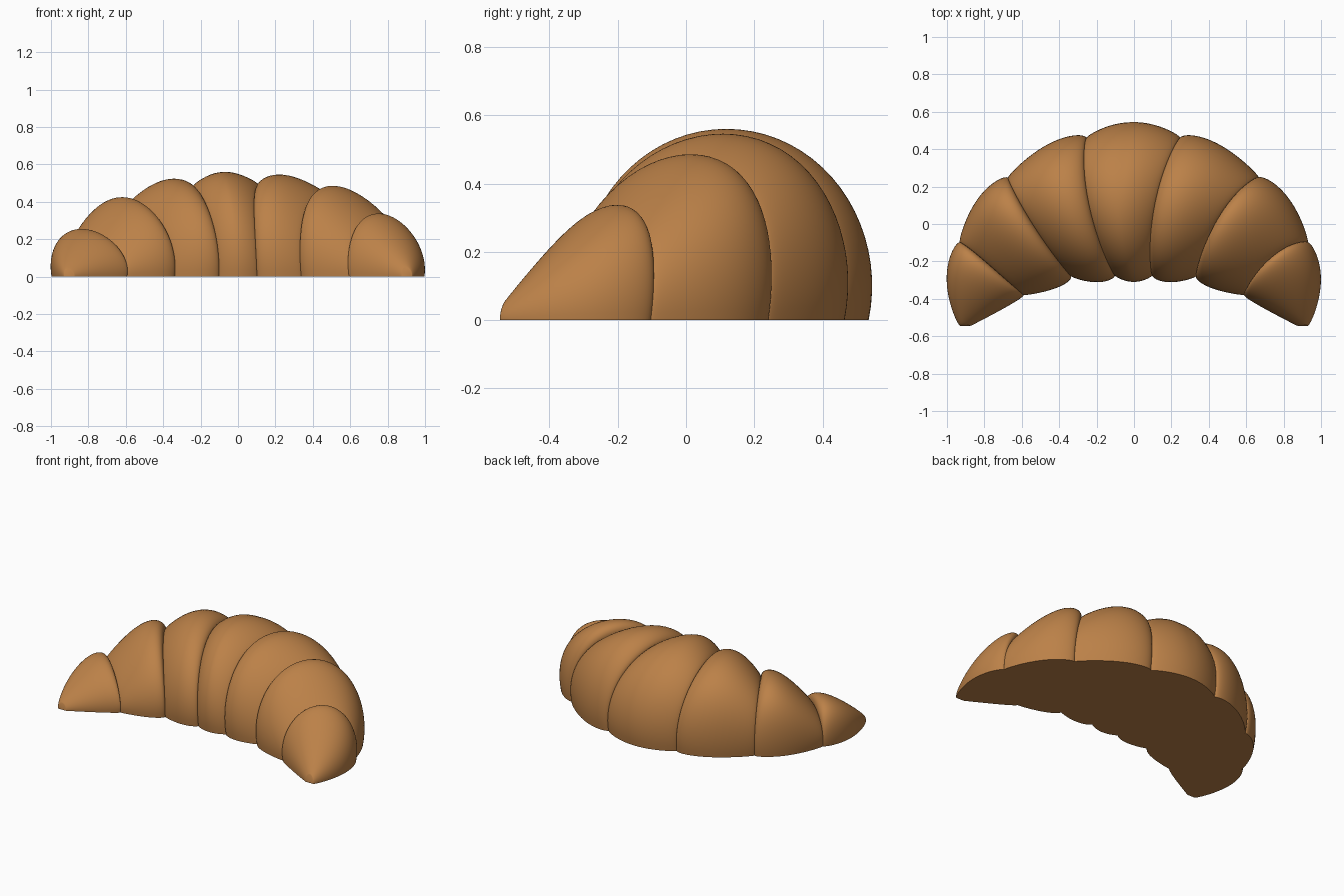
import bpy, bmesh, math
from mathutils import Vector

cube = bpy.data.objects.get("Cube")
if cube:
    bpy.data.objects.remove(cube)

crust = bpy.data.materials.new("golden_crust")
crust.use_nodes = True
crust_colour = (0.5, 0.22, 0.065, 1)
crust.diffuse_color = crust_colour
bsdf = crust.node_tree.nodes["Principled BSDF"]
bsdf.inputs["Base Color"].default_value = crust_colour
bsdf.inputs["Roughness"].default_value = 0.7

RINGS, SIDES = 32, 40
FLOOR_ANGLE = 0.22   # how far the round section continues below its widest level

# Seams on the +x half: inner floor point, outer floor point, height at +x, height at -x
seams = [
    (Vector((0.1, -0.275)), Vector((0.25, 0.46)), 0.485, 0.475),
    (Vector((0.335, -0.28)), Vector((0.67, 0.245)), 0.43, 0.375),
    (Vector((0.59, -0.38)), Vector((0.93, -0.1)), 0.29, 0.2),
    (Vector((0.875, -0.545)), Vector((0.93, -0.545)), 0.05, 0.04),
]


def swell(t, skew):
    """Rounded swelling between two seams, fullest toward the middle of the roll."""
    return max(0.0, math.sin(math.pi * t ** skew)) ** 0.75


def section(a, b, height, side):
    """Round section between an inner and outer point, cut flat at the floor."""
    level = 0.18 * height
    centre, half = (a + b) / 2, (b - a) / 2
    points = []
    for i in range(SIDES + 1):
        angle = -FLOOR_ANGLE + (math.pi + 2 * FLOOR_ANGLE) * i / SIDES
        z = max(0.0, level + (height - level) * math.sin(angle))
        if i in (0, SIDES):
            z = 0.0
        p = centre + half * math.cos(angle)
        # The upper part leans outward and back, and the whole roll leans to -x
        lean = z * z / height
        x = p.x * (1 + 0.04 * lean) * side - 0.135 * lean
        points.append((x, p.y + 0.25 * lean * abs(p.x), z))
    return points


def lobe(name, start, end, side, inner, outer, top, skew, outer_skew):
    """Loft one swollen segment between two seams."""
    a0, b0, *h0 = start
    a1, b1, *h1 = end
    k = 0 if side > 0 else 1
    da, db = a1 - a0, b1 - b0
    inward = Vector((da.y, -da.x)).normalized()
    outward = Vector((-db.y, db.x)).normalized()
    bm = bmesh.new()
    rings = []
    for j in range(RINGS + 1):
        t = (1 - math.cos(math.pi * j / RINGS)) / 2
        a = a0.lerp(a1, t) + inward * inner * swell(t, skew)
        b = b0.lerp(b1, t) + outward * outer * swell(t, outer_skew)
        h = h0[k] + (h1[k] - h0[k]) * t + top * swell(t, skew)
        rings.append([bm.verts.new(p) for p in section(a, b, h, side)])
    for r, s in zip(rings, rings[1:]):
        for i in range(SIDES + 1):
            n = (i + 1) % (SIDES + 1)
            bm.faces.new((r[i], r[n], s[n], s[i]))
    bm.faces.new(rings[0])
    bm.faces.new(rings[-1])
    bmesh.ops.recalc_face_normals(bm, faces=bm.faces)
    mesh = bpy.data.meshes.new(name)
    bm.to_mesh(mesh)
    bm.free()
    mesh.materials.append(crust)
    obj = bpy.data.objects.new(name, mesh)
    bpy.context.collection.objects.link(obj)
    bpy.ops.object.select_all(action="DESELECT")
    obj.select_set(True)
    bpy.context.view_layer.objects.active = obj
    bpy.ops.object.shade_smooth_by_angle(angle=math.radians(45))


# Middle segment spans the two mirrored first seams
a, b, high, low = seams[0]
mirrored = (Vector((-a.x, a.y)), Vector((-b.x, b.y)), low, low)
lobe("middle_segment", mirrored, (a, b, high, high), 1, 0.035, 0.085, 0.08, 1, 1)

# Segments on both sides, shrinking to the tips
shapes = [
    ("shoulder_segment", 0.035, 0.062, 0.08, 0.75, 0.75),
    ("outer_segment", 0.03, 0.06, 0.09, 0.64, 0.8),
    ("tip_segment", 0.01, 0.07, 0.083, 0.52, 0.85),
]
for side, label in ((1, "left"), (-1, "right")):
    for i, (name, *shape) in enumerate(shapes):
        lobe(label + "_" + name, seams[i], seams[i + 1], side, *shape)
